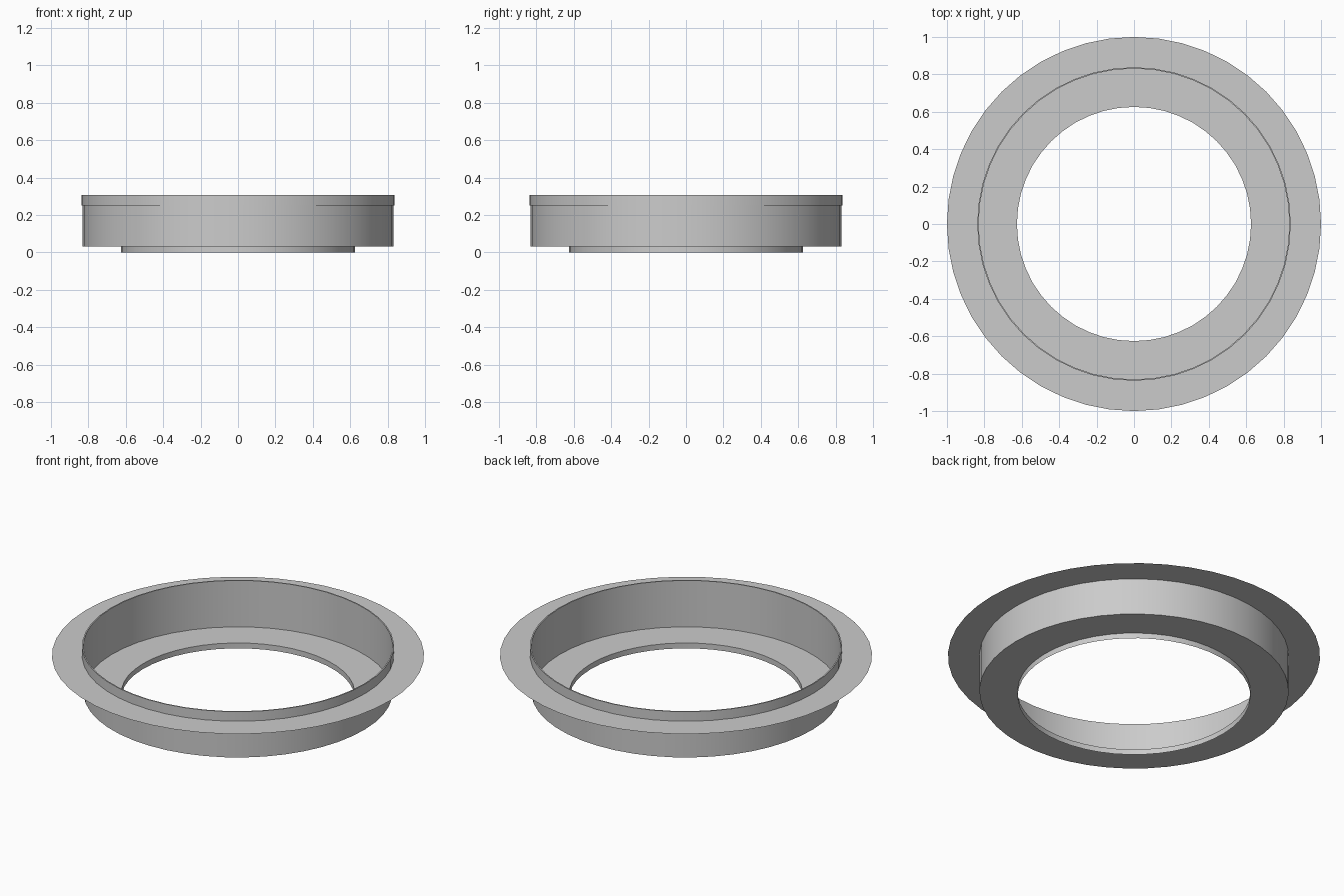
import bpy, bmesh, math

if "Cube" in bpy.data.objects:
    bpy.data.objects.remove(bpy.data.objects["Cube"])

SEGMENTS = 48


def lathe(name, profile):
    """Spin an (r, z) profile around the z axis into a thin sheet."""
    bm = bmesh.new()
    rings = []
    for r, z in profile:
        rings.append([bm.verts.new((r * math.cos(a), r * math.sin(a), z))
                      for a in (2 * math.pi * i / SEGMENTS for i in range(SEGMENTS))])
    for low, high in zip(rings, rings[1:]):
        for i in range(SEGMENTS):
            j = (i + 1) % SEGMENTS
            bm.faces.new((low[i], low[j], high[j], high[i]))
    mesh = bpy.data.meshes.new(name)
    bm.to_mesh(mesh)
    bm.free()
    obj = bpy.data.objects.new(name, mesh)
    bpy.context.collection.objects.link(obj)
    bpy.ops.object.select_all(action='DESELECT')
    bpy.context.view_layer.objects.active = obj
    obj.select_set(True)
    bpy.ops.object.shade_smooth_by_angle(angle=math.radians(30))
    return obj


# Short lip round the hole, floor ring, side wall and raised rim
lathe("cup_wall", [(0.626, 0.0), (0.626, 0.032), (0.831, 0.032), (0.831, 0.307),
                   (0.838, 0.307), (0.838, 0.25)])

# Thin flat flange just below the rim
lathe("flange", [(1.0, 0.25), (0.831, 0.25)])
